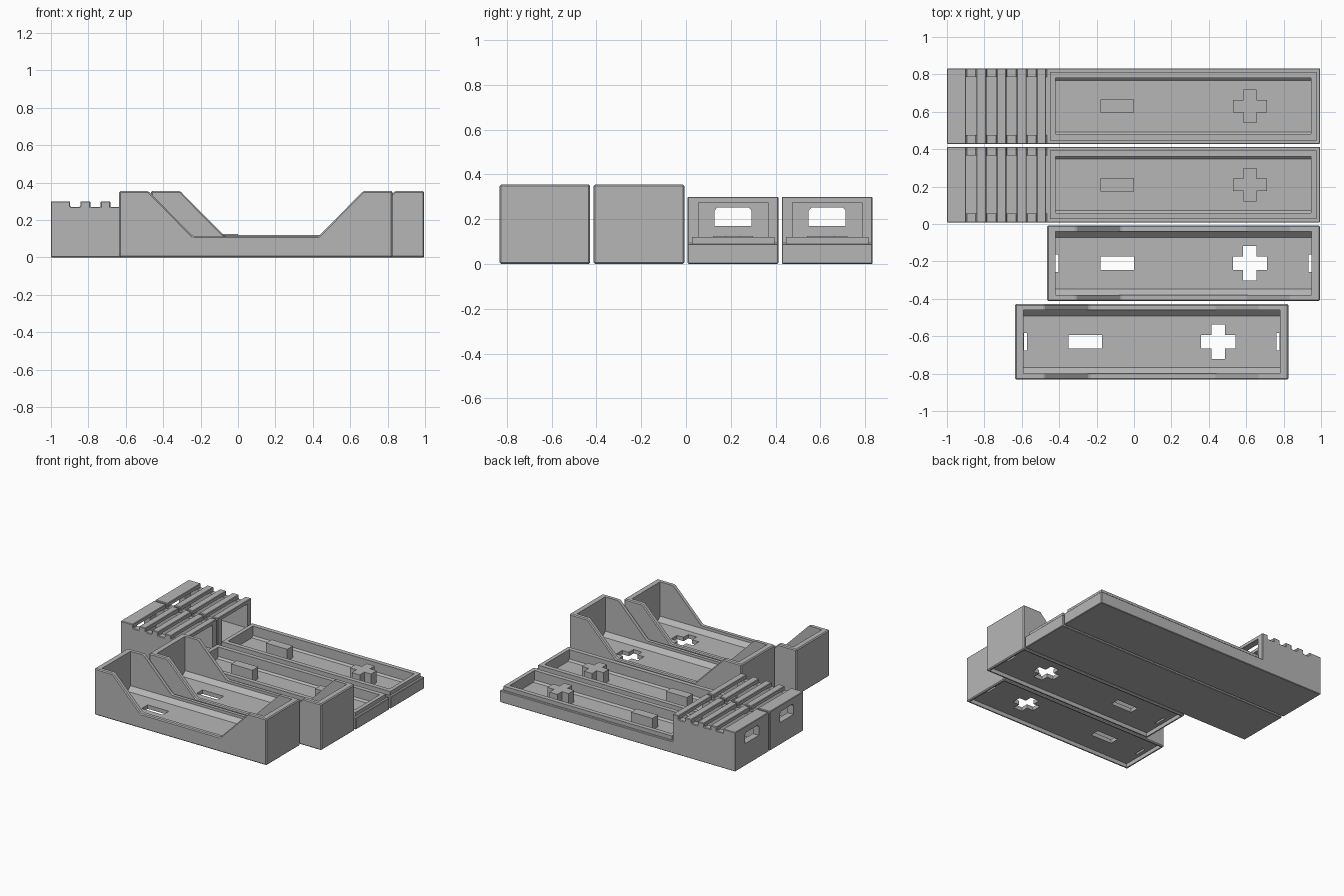
import bpy, bmesh
from mathutils import Vector

if "Cube" in bpy.data.objects:
    bpy.data.objects.remove(bpy.data.objects["Cube"])

grey = bpy.data.materials.new("plain_grey")
grey.diffuse_color = (0.47, 0.47, 0.47, 1)
grey.use_nodes = True
grey.node_tree.nodes["Principled BSDF"].inputs["Base Color"].default_value = grey.diffuse_color


def prism(name, pts, axis, lo, hi, bevel=0.0):
    """Extrude a 2D outline along an axis; pts are the other two axes in order."""
    def place(a, b, t):
        return {"x": (t, a, b), "y": (a, t, b), "z": (a, b, t)}[axis]
    bm = bmesh.new()
    ends = [[bm.verts.new(place(a, b, t)) for a, b in pts] for t in (lo, hi)]
    bm.faces.new(ends[0])
    bm.faces.new(ends[1])
    n = len(pts)
    for i in range(n):
        j = (i + 1) % n
        bm.faces.new((ends[0][i], ends[0][j], ends[1][j], ends[1][i]))
    bmesh.ops.recalc_face_normals(bm, faces=bm.faces)
    me = bpy.data.meshes.new(name)
    bm.to_mesh(me)
    bm.free()
    me.materials.append(grey)
    ob = bpy.data.objects.new(name, me)
    bpy.context.collection.objects.link(ob)
    if bevel:
        m = ob.modifiers.new("edge", 'BEVEL')
        m.width, m.segments, m.limit_method = bevel, 1, 'ANGLE'
    return ob


def rect(a0, a1, b0, b1):
    return [(a0, b0), (a1, b0), (a1, b1), (a0, b1)]


def plus(cx, r, w):
    return [(cx + x, y) for x, y in (
        (-w, -r), (w, -r), (w, -w), (r, -w), (r, w), (w, w),
        (w, r), (-w, r), (-w, w), (-r, w), (-r, -w), (-w, -w))]


def cut(ob, cutters):
    """Subtract the cutters, bake the result and drop the cutters."""
    for c in cutters:
        c.hide_render = True
        m = ob.modifiers.new("cut", 'BOOLEAN')
        m.operation, m.object, m.solver = 'DIFFERENCE', c, 'EXACT'
    bpy.context.view_layer.update()
    dg = bpy.context.evaluated_depsgraph_get()
    me = bpy.data.meshes.new_from_object(ob.evaluated_get(dg))
    ob.modifiers.clear()
    ob.data = me
    for c in cutters:
        bpy.data.objects.remove(c)


def move(obs, x, y):
    for o in obs:
        o.location = Vector((x, y, 0))


def tray(tag, y):
    # body: low base with a ridged box at the left end
    outline = [(-1, 0), (0.995, 0), (0.995, 0.09), (-0.47, 0.09), (-0.47, 0.30)]
    for g in (-0.52, -0.628, -0.735, -0.843):
        outline += [(g, 0.30), (g, 0.27), (g - 0.054, 0.27), (g - 0.054, 0.30)]
    outline.append((-1, 0.30))
    body = prism("tray_body_" + tag, outline, "y", -0.2025, 0.2025, 0.004)
    lip = prism("tray_lip_" + tag, rect(-0.45, 0.977, -0.184, 0.184), "z", 0.086, 0.12)
    recess = [(-0.137, 0.035), (0.137, 0.035), (0.15, 0.048),
              (0.15, 0.4), (-0.15, 0.4), (-0.15, 0.048)]
    window = [(-0.083, 0.17), (0.083, 0.17), (0.083, 0.238), (0.07, 0.252),
              (-0.07, 0.252), (-0.083, 0.238)]
    cut(body, [prism("c1", recess, "x", -0.42, 0.947),
               prism("c2", rect(-0.155, 0.155, 0.09, 0.274), "x", -0.95, -0.40),
               prism("c3", window, "x", -1.1, -0.9)])
    cut(lip, [prism("c4", recess, "x", -0.42, 0.947)])
    # locating blocks on the tray floor
    bar = prism("bar_key_" + tag, rect(-0.18, 0, -0.035, 0.035), "z", 0.03, 0.125)
    cross = prism("plus_key_" + tag, plus(0.62, 0.09, 0.034), "z", 0.03, 0.125)
    move([body, lip, bar, cross], 0, y)


def cradle(tag, x, y):
    # shell with tall ends and dipped side walls
    outline = [(-0.73, 0), (0.73, 0), (0.73, 0.355), (0.575, 0.355), (0.335, 0.112),
               (-0.335, 0.112), (-0.575, 0.355), (-0.73, 0.355)]
    shell = prism("cradle_" + tag, outline, "y", -0.2025, 0.2025, 0.007)
    inside = [(-0.138, 0.06), (0.138, 0.06), (0.17, 0.092),
              (0.17, 0.5), (-0.17, 0.5), (-0.17, 0.092)]
    cutters = [prism("c1", inside, "x", -0.685, 0.685),
               prism("c2", rect(-0.713, 0.713, -0.186, 0.186), "z", -0.1, 0.03),
               prism("c3", rect(-0.445, -0.265, -0.036, 0.036), "z", -0.1, 0.2),
               prism("c4", plus(0.355, 0.092, 0.036), "z", -0.1, 0.2)]
    # narrow slots through the floor at both ends
    for s in (-1, 1):
        cutters.append(prism("slot", rect(s * 0.676 - 0.008, s * 0.676 + 0.008, -0.047, 0.047),
                             "z", -0.1, 0.2))
    cut(shell, cutters)
    move([shell], x, y)


tray("back", 0.63)
tray("front", 0.21)
cradle("back", 0.265, -0.21)
cradle("front", 0.095, -0.63)
